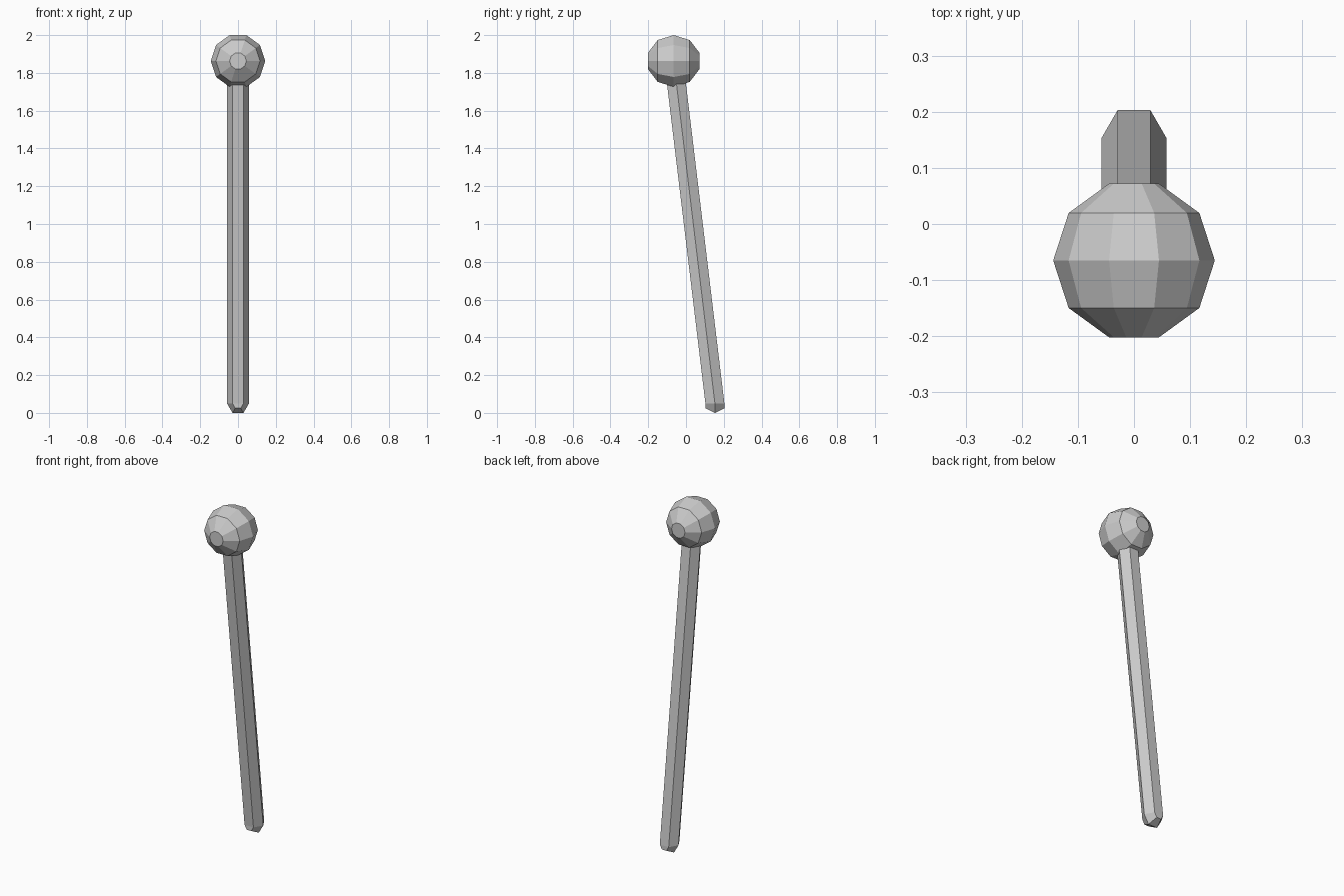
import bpy, bmesh, math
from mathutils import Vector

if "Cube" in bpy.data.objects:
    bpy.data.objects.remove(bpy.data.objects["Cube"])

grey = bpy.data.materials.new("plain grey")
grey.diffuse_color = (0.6, 0.6, 0.6, 1)
grey.use_nodes = True
grey.node_tree.nodes["Principled BSDF"].inputs["Base Color"].default_value = grey.diffuse_color


def ball(bm, n, radius):
    """Regular n-gon profile turned in n steps about the y axis, flat ends."""
    rings = []
    for i in range(n // 2):
        a = math.pi * (2 * i - n // 2 + 1) / n
        r, y = radius * math.cos(a), radius * math.sin(a)
        rings.append([bm.verts.new((r * math.cos(k * math.tau / n), y,
                                    r * math.sin(k * math.tau / n))) for k in range(n)])
    for lower, upper in zip(rings, rings[1:]):
        for k in range(n):
            j = (k + 1) % n
            bm.faces.new((lower[k], lower[j], upper[j], upper[k]))
    bm.faces.new(rings[0])
    bm.faces.new(rings[-1])


def finish(bm, name, location):
    bmesh.ops.recalc_face_normals(bm, faces=bm.faces)
    mesh = bpy.data.meshes.new(name)
    bm.to_mesh(mesh)
    bm.free()
    mesh.materials.append(grey)
    obj = bpy.data.objects.new(name, mesh)
    obj.location = location
    bpy.context.collection.objects.link(obj)


head_centre = Vector((0, -0.065, 1.863))
foot_centre = Vector((0, 0.153, 0.05))

# Round knob
bm = bmesh.new()
ball(bm, 10, 0.144)
finish(bm, "knob", head_centre)

# Leaning shaft: lower half of a six-sided ball, its rim extruded up into the knob
bm = bmesh.new()
ball(bm, 6, 0.058)
bmesh.ops.bisect_plane(bm, geom=bm.verts[:] + bm.edges[:] + bm.faces[:], dist=1e-5,
                       plane_co=(0, 0, 0), plane_no=(0, 0, 1), clear_outer=True)
rim = [e for e in bm.edges if e.is_boundary]
new = bmesh.ops.extrude_edge_only(bm, edges=rim)["geom"]
top = [v for v in new if isinstance(v, bmesh.types.BMVert)]
bmesh.ops.translate(bm, verts=top, vec=head_centre - foot_centre)
bmesh.ops.holes_fill(bm, edges=[e for e in bm.edges if e.is_boundary], sides=0)
finish(bm, "shaft", foot_centre)
